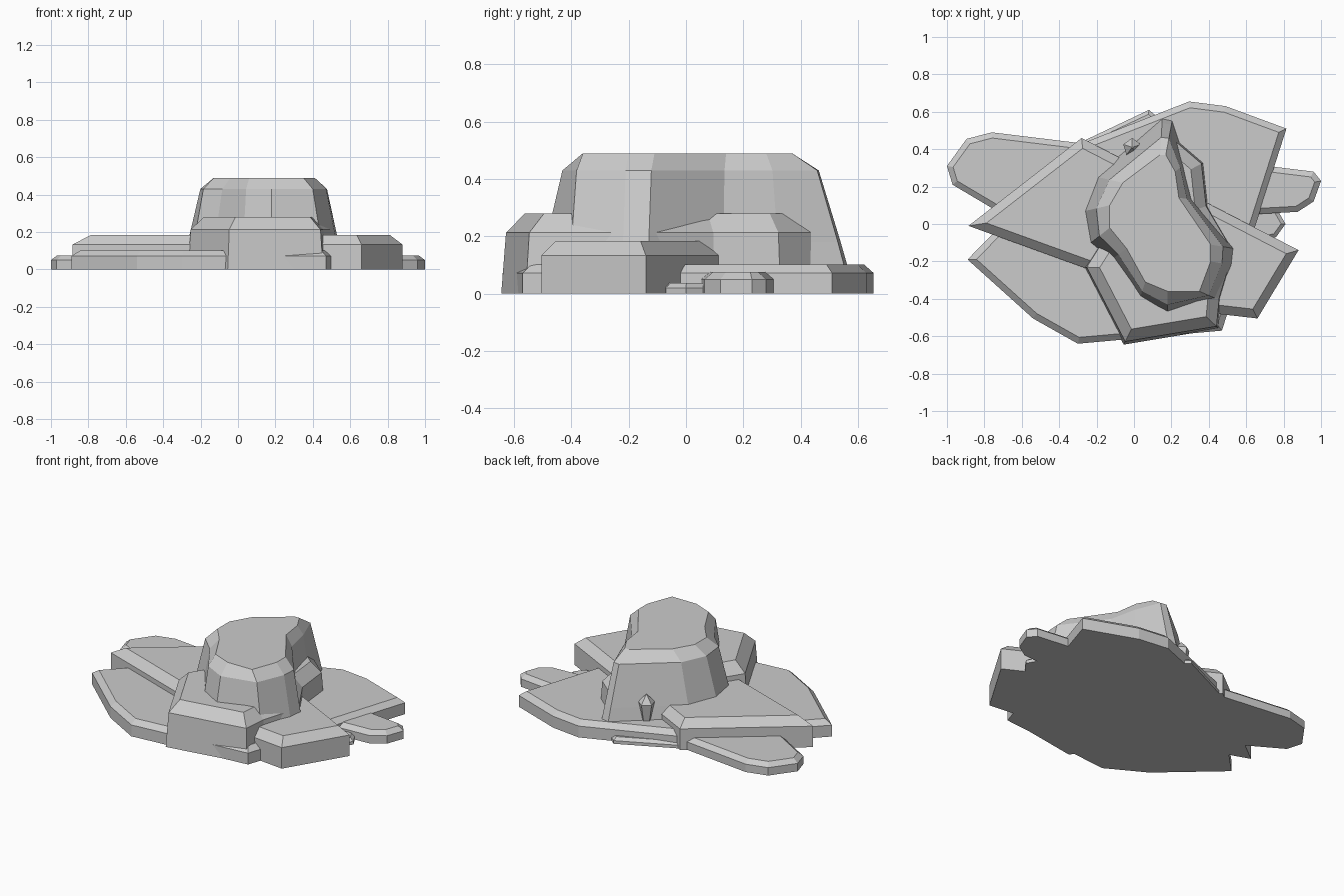
import bpy, bmesh
from math import cos, sin, pi
from mathutils import Vector

if "Cube" in bpy.data.objects:
    bpy.data.objects.remove(bpy.data.objects["Cube"])


def loft(name, rings):
    """Closed solid through stacked rings given as (outline, z)."""
    bm = bmesh.new()
    loops = [[bm.verts.new((p[0], p[1], z)) for p in pts] for pts, z in rings]
    n = len(loops[0])
    for a, b in zip(loops, loops[1:]):
        for i in range(n):
            j = (i + 1) % n
            bm.faces.new((a[i], a[j], b[j], b[i]))
    bm.faces.new(loops[0][::-1])
    bm.faces.new(loops[-1])
    bmesh.ops.recalc_face_normals(bm, faces=bm.faces)
    me = bpy.data.meshes.new(name)
    bm.to_mesh(me)
    bm.free()
    ob = bpy.data.objects.new(name, me)
    bpy.context.collection.objects.link(ob)
    return ob


def inset(pts, d):
    """Mitred inward offset of a counter-clockwise outline."""
    out = []
    for i, p in enumerate(pts):
        p = Vector(p)
        a = (p - Vector(pts[i - 1])).normalized()
        b = (Vector(pts[(i + 1) % len(pts)]) - p).normalized()
        na, nb = Vector((-a.y, a.x)), Vector((-b.y, b.x))
        out.append(p + (na + nb) * d / (1 + na.dot(nb)))
    return out


def slab(name, pts, shoulder, top, chamfer, lean=0.0):
    """Flat rock layer with a chamfered rim."""
    loft(name, [(pts, 0), (inset(pts, lean), shoulder),
                (inset(pts, lean + chamfer), top)])


def lerp(a, b, t):
    return [Vector(p).lerp(Vector(q), t) for p, q in zip(a, b)] if t >= 0 else \
        [Vector(p) + (Vector(q) - Vector(p)) * t for p, q in zip(a, b)]


# Thin bottom layers
slab("ground_layer", [(-0.30, 0.43), (-0.25, 0), (0.40, -0.15), (0.76, -0.07),
                      (0.81, 0.0), (0.77, 0.07), (0.11, 0.585), (0.08, 0.61)],
     0.02, 0.037, 0.02)
slab("long_layer", [(-1, 0.31), (-0.97, 0.21), (-0.70, 0.05), (-0.2, -0.2),
                    (0.60, 0.05), (0.875, 0.065), (0.96, 0.12), (1, 0.23),
                    (0.96, 0.28), (-0.76, 0.49), (-0.895, 0.455)],
     0.05, 0.075, 0.03)
slab("wide_layer", [(-0.89, -0.19), (-0.54, -0.505), (-0.30, -0.64),
                    (0.47, -0.57), (0.815, 0.51), (0.49, 0.63),
                    (0.295, 0.655), (-0.28, 0.43)],
     0.072, 0.102, 0.033)

# Wedge-shaped middle layer
slab("wedge_layer", [(-0.885, -0.01), (0.40, -0.475), (0.66, -0.505),
                     (0.88, -0.14), (-0.28, 0.46)],
     0.133, 0.183, 0.047)

# Thick layer around the central rock
slab("thick_layer", [(-0.055, -0.645), (0.455, -0.56), (0.47, -0.40),
                     (0.53, -0.20), (0.53, -0.12), (0.40, 0.10),
                     (0.375, 0.33), (0.20, 0.48), (0.0, 0.2), (-0.27, -0.23)],
     0.213, 0.28, 0.06, lean=0.015)

# Tall central rock, sloping walls and chamfered top
foot = [(0.20, 0.53), (0.27, 0.32), (0.32, 0.13), (0.53, -0.13), (0.52, -0.22),
        (0.44, -0.40), (0.18, -0.49), (0.03, -0.40), (-0.12, -0.19),
        (-0.23, -0.10), (-0.26, 0.07), (-0.19, 0.25), (0.15, 0.54)]
crown = [(0.17, 0.37), (0.22, 0.28), (0.24, 0.14), (0.41, -0.11), (0.41, -0.20),
         (0.35, -0.36), (0.18, -0.36), (0.06, -0.31), (-0.04, -0.13),
         (-0.13, -0.02), (-0.13, 0.10), (-0.06, 0.22), (0.14, 0.37)]
loft("central_rock", [(lerp(foot, crown, -0.3), 0), (lerp(foot, crown, 0), 0.18),
                      (lerp(foot, crown, 0.45), 0.43), (crown, 0.49)])

# Small crystal shard leaning on the back
def ring(r):
    return [(-0.01 + r * cos(a), 0.41 + r * sin(a))
            for a in (2 * pi * k / 5 + 0.3 for k in range(5))]

loft("crystal_shard", [(ring(0.025), 0.08), (ring(0.05), 0.21), (ring(0.004), 0.26)])
